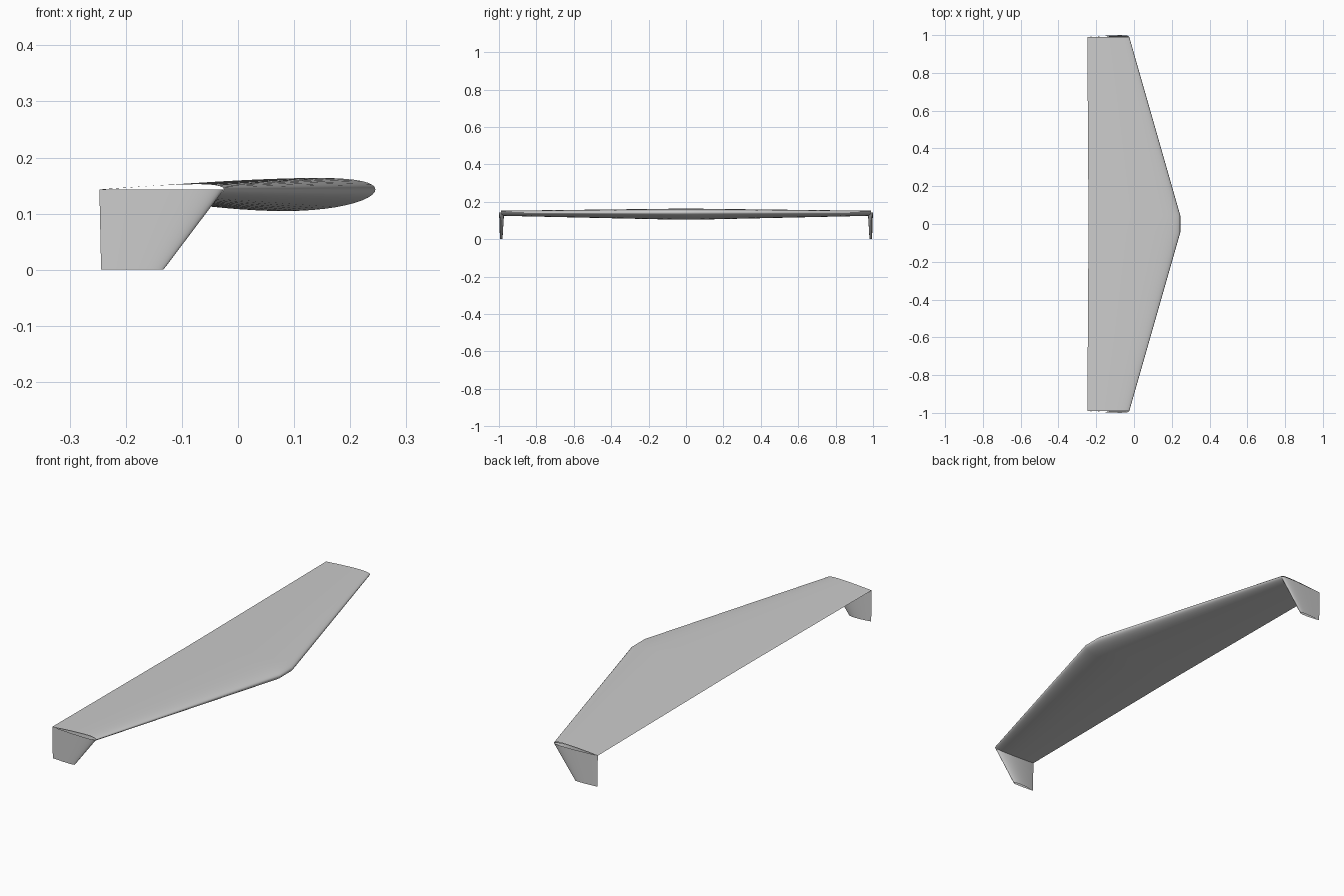
import bpy
import bmesh
import math

cube = bpy.data.objects.get("Cube")
if cube:
    bpy.data.objects.remove(cube, do_unlink=True)

grey = bpy.data.materials.new("light grey")
grey.use_nodes = True
grey.diffuse_color = (0.6, 0.6, 0.6, 1)
grey.node_tree.nodes["Principled BSDF"].inputs["Base Color"].default_value = (0.6, 0.6, 0.6, 1)

STEPS = 28
CAMBER, PEAK, THICK = 0.02, 0.4, 0.12


def airfoil():
    """Unit-chord section with a fuller lower side: (distance from nose, height)."""
    def point(u, side):
        t = 5 * THICK * (0.2969 * math.sqrt(u) - 0.126 * u - 0.3516 * u**2
                         + 0.2843 * u**3 - 0.1036 * u**4)
        if u < PEAK:
            c = CAMBER / PEAK**2 * (2 * PEAK * u - u * u)
        else:
            c = CAMBER / (1 - PEAK)**2 * (1 - 2 * PEAK + 2 * PEAK * u - u * u)
        return u, side * t - c
    us = [(1 - math.cos(math.pi * i / STEPS)) / 2 for i in range(STEPS + 1)]
    upper = [point(u, 1) for u in reversed(us)]
    lower = [point(u, -1) for u in us[1:-1]]
    return upper + lower


FOIL = airfoil()


def loft(name, sections):
    """Skin a list of equal-length point loops, leaving the ends open."""
    bm = bmesh.new()
    rings = [[bm.verts.new(p) for p in s] for s in sections]
    for a, b in zip(rings, rings[1:]):
        for i in range(len(a)):
            j = (i + 1) % len(a)
            bm.faces.new((a[i], a[j], b[j], b[i]))
    bmesh.ops.recalc_face_normals(bm, faces=bm.faces)
    mesh = bpy.data.meshes.new(name)
    bm.to_mesh(mesh)
    bm.free()
    mesh.materials.append(grey)
    obj = bpy.data.objects.new(name, mesh)
    bpy.context.collection.objects.link(obj)
    bpy.ops.object.select_all(action="DESELECT")
    obj.select_set(True)
    bpy.context.view_layer.objects.active = obj
    bpy.ops.object.shade_smooth_by_angle(angle=math.radians(35))
    return obj


WING_Z, TIP_Y, ROOT_Y = 0.143, 0.99, 0.045
TIP_NOSE, TIP_TAIL = -0.025, -0.247


def wing_section(y, nose, tail):
    chord = nose - tail
    return [(nose - u * chord, y, WING_Z + h * chord) for u, h in FOIL]


def winglet_section(side, z, nose, tail):
    chord = nose - tail
    return [(nose - u * chord, side * (TIP_Y + h * chord), z) for u, h in FOIL]


# Wing: short constant centre section with a tapered panel on each side
loft("wing", [wing_section(-TIP_Y, TIP_NOSE, TIP_TAIL),
              wing_section(-ROOT_Y, 0.245, -0.241),
              wing_section(ROOT_Y, 0.245, -0.241),
              wing_section(TIP_Y, TIP_NOSE, TIP_TAIL)])

# Winglets: swept fins hanging from both wing tips
for name, side in (("front_winglet", -1), ("back_winglet", 1)):
    loft(name, [winglet_section(side, WING_Z, TIP_NOSE, TIP_TAIL),
                winglet_section(side, 0, -0.133, -0.244)])
